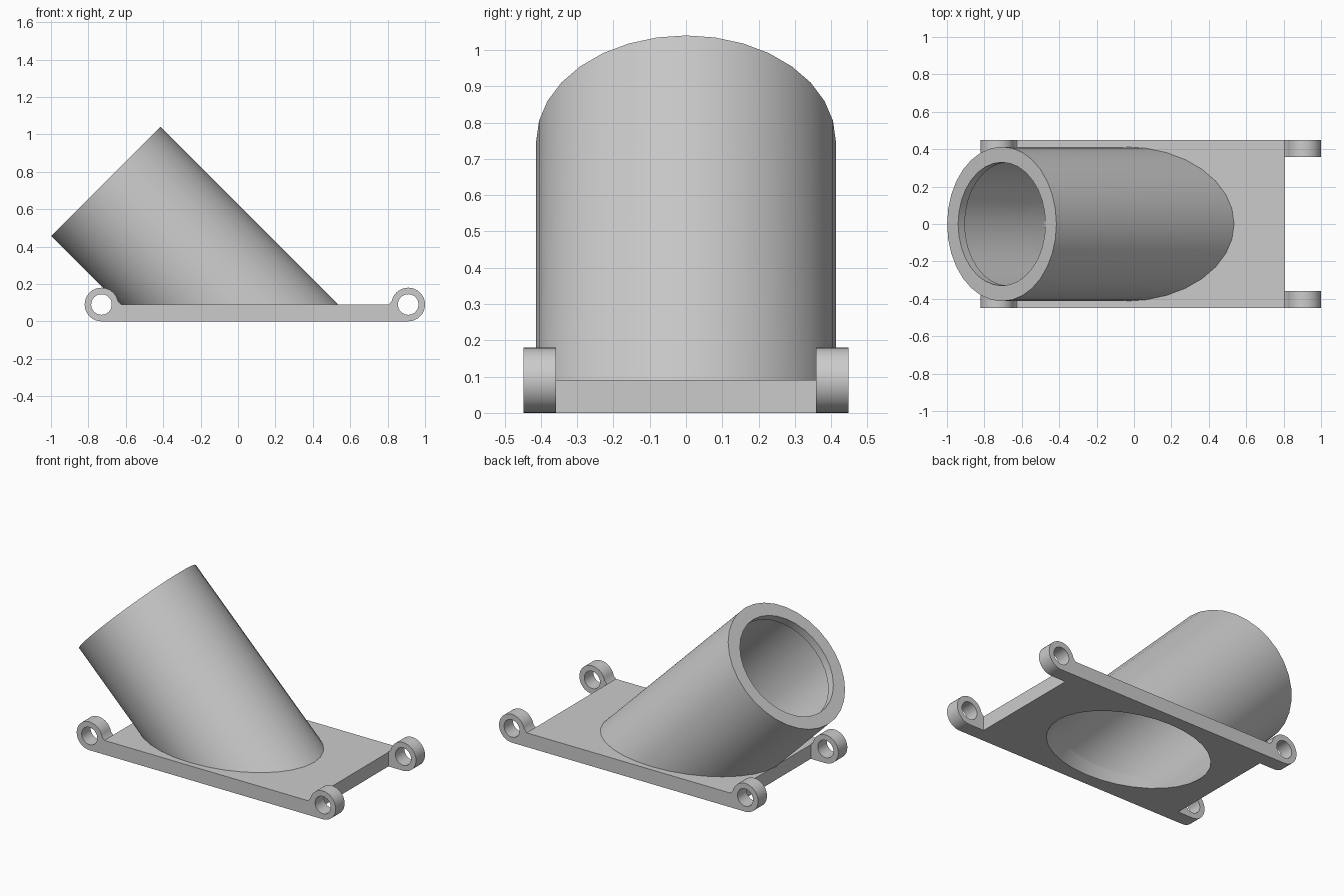
import bpy, bmesh
from math import sin, cos, pi, radians
from mathutils import Vector, Matrix

if "Cube" in bpy.data.objects:
    bpy.data.objects.remove(bpy.data.objects["Cube"])

SEGS = 32
MID_X = 0.09               # centre of the base plate
PLATE_HALF = 0.716
HALF_WIDTH = 0.448
PLATE_TOP = 0.09
OUTER, BORE, MOUTH = 0.413, 0.368, 0.33

# Slanted tube frame: centre of the mouth and its axes
mouth_centre = Vector((-0.707, 0, 0.748))
axis = Vector((1, 0, -1)).normalized()
across = Vector((1, 0, 1)).normalized()
side = Vector((0, 1, 0))

grey = bpy.data.materials.new("light grey")
grey.use_nodes = True
colour = (0.6, 0.6, 0.6, 1)
grey.diffuse_color = colour
grey.node_tree.nodes["Principled BSDF"].inputs["Base Color"].default_value = colour


def finish(bm, name):
    bmesh.ops.recalc_face_normals(bm, faces=bm.faces)
    mesh = bpy.data.meshes.new(name)
    bm.to_mesh(mesh)
    bm.free()
    obj = bpy.data.objects.new(name, mesh)
    bpy.context.collection.objects.link(obj)
    mesh.materials.append(grey)
    return obj


def shade(obj):
    bpy.ops.object.select_all(action="DESELECT")
    obj.select_set(True)
    bpy.context.view_layer.objects.active = obj
    bpy.ops.object.shade_smooth_by_angle(angle=radians(30))


def tube_ring(bm, radius, depth=0, floor=None):
    """Ring around the tube axis, at a depth or slid down to a level."""
    verts = []
    for i in range(SEGS):
        a = 2 * pi * i / SEGS
        p = mouth_centre + radius * (cos(a) * across + sin(a) * side)
        p += axis * (depth if floor is None else (floor - p.z) / axis.z)
        verts.append(bm.verts.new(p))
    return verts


def bridge(bm, a, b):
    for i in range(len(a)):
        j = (i + 1) % len(a)
        bm.faces.new((a[i], a[j], b[j], b[i]))


# Tube with a narrow lip at the mouth
bm = bmesh.new()
rings = [tube_ring(bm, OUTER, floor=PLATE_TOP), tube_ring(bm, OUTER),
         tube_ring(bm, MOUTH), tube_ring(bm, MOUTH, depth=0.05),
         tube_ring(bm, BORE, depth=0.05), tube_ring(bm, BORE, floor=PLATE_TOP)]
for a, b in zip(rings, rings[1:]):
    bridge(bm, a, b)
bridge(bm, rings[-1], rings[0])
shade(finish(bm, "slanted_tube"))

# Cutter that carries the bore through the plate
bm = bmesh.new()
low = tube_ring(bm, BORE, floor=-0.1)
high = tube_ring(bm, BORE, floor=0.2)
bridge(bm, low, high)
bm.faces.new(low)
bm.faces.new(high)
cutter = finish(bm, "bore_cutter")
cutter.hide_render = True

# Base plate
bm = bmesh.new()
bmesh.ops.create_cube(bm, size=1, matrix=Matrix.Translation((MID_X, 0, PLATE_TOP / 2))
                      @ Matrix.Diagonal((2 * PLATE_HALF, 2 * HALF_WIDTH, PLATE_TOP, 1)))
plate = finish(bm, "base_plate")
cut = plate.modifiers.new("bore", "BOOLEAN")
cut.operation = "DIFFERENCE"
cut.solver = "EXACT"
cut.object = cutter
bpy.ops.object.select_all(action="DESELECT")
plate.select_set(True)
bpy.context.view_layer.objects.active = plate
bpy.ops.object.modifier_apply(modifier=cut.name)
bpy.data.objects.remove(cutter)
shade(plate)


# Hinge lugs: round eyes with a square foot towards the plate
def lug(name, sx, sy):
    bm = bmesh.new()
    radius, hole, reach, width = 0.09, 0.055, 0.105, 0.09
    cx = MID_X + sx * (PLATE_HALF + reach - 0.001)
    loops = []
    for y, inner in ((0, False), (width, False), (width, True), (0, True)):
        loop = []
        for i in range(SEGS):
            a = 2 * pi * i / SEGS
            u, v = cos(a), sin(a)
            if inner:
                u, v = u * hole, v * hole
            elif i == 0 or i > SEGS * 3 / 4:
                m = max(abs(u), abs(v))
                u, v = u / m * reach, v / m * radius
            else:
                u, v = u * radius, v * radius
            loop.append(bm.verts.new((cx - sx * u, sy * (HALF_WIDTH - y), PLATE_TOP + v)))
        loops.append(loop)
    for k in range(4):
        bridge(bm, loops[k], loops[(k + 1) % 4])
    shade(finish(bm, name))


for sx, x_name in ((-1, "right"), (1, "left")):
    for sy, y_name in ((-1, "front"), (1, "back")):
        lug(f"{y_name}_{x_name}_lug", sx, sy)
